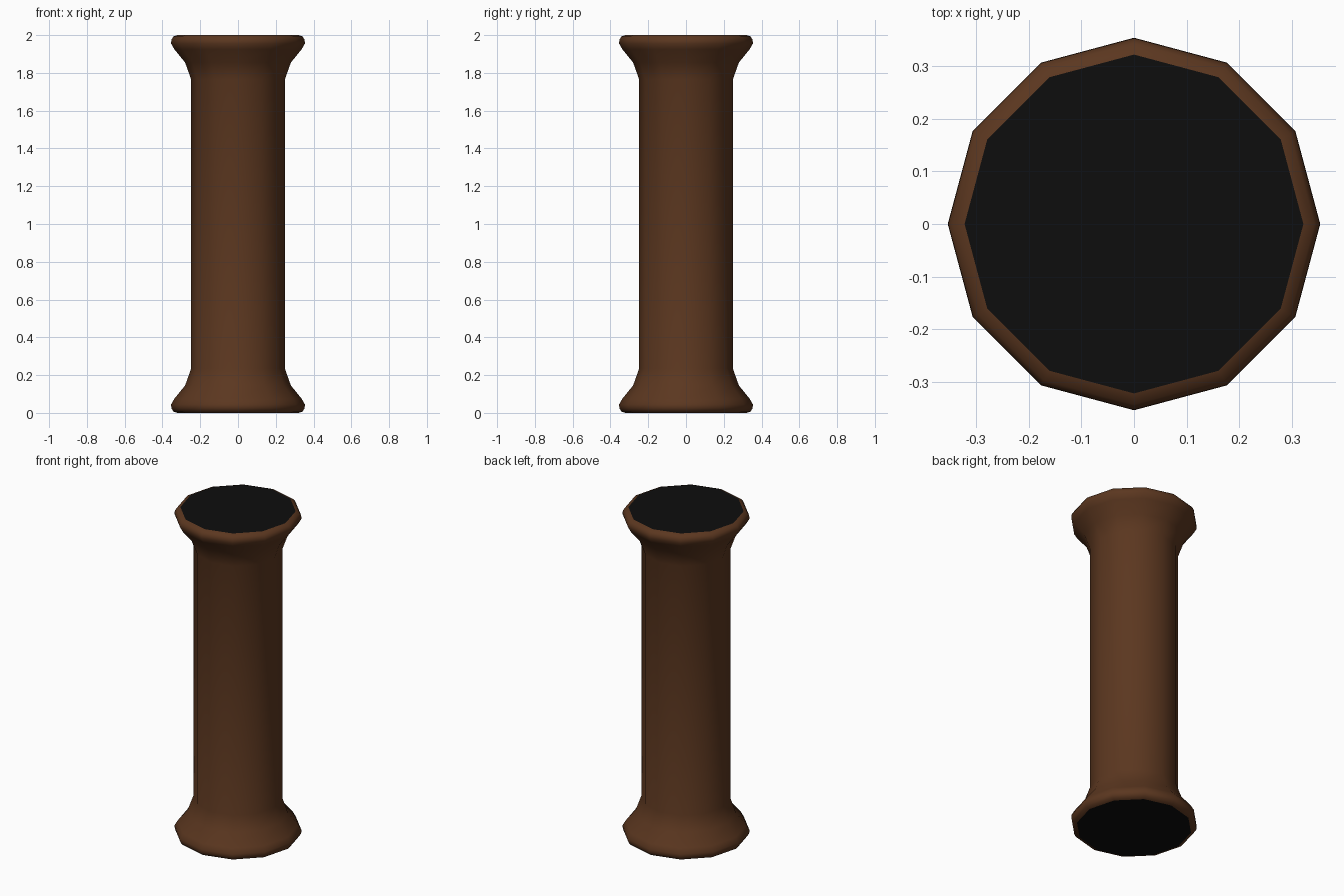
import bpy, bmesh, math

if "Cube" in bpy.data.objects:
    bpy.data.objects.remove(bpy.data.objects["Cube"])

SIDES = 12


def material(name, color):
    m = bpy.data.materials.new(name)
    m.diffuse_color = color
    m.use_nodes = True
    m.node_tree.nodes["Principled BSDF"].inputs["Base Color"].default_value = m.diffuse_color
    return m


def add_object(name, bm, mat):
    bmesh.ops.recalc_face_normals(bm, faces=bm.faces)
    mesh = bpy.data.meshes.new(name)
    bm.to_mesh(mesh)
    bm.free()
    mesh.materials.append(mat)
    obj = bpy.data.objects.new(name, mesh)
    bpy.context.collection.objects.link(obj)
    return obj


def ring(bm, r, z):
    return [bm.verts.new((r * math.cos(math.tau * i / SIDES),
                          r * math.sin(math.tau * i / SIDES), z))
            for i in range(SIDES)]


wood = material("wood", (0.105, 0.038, 0.014, 1))
black = material("black", (0.004, 0.004, 0.004, 1))

# Spool body: the lower flare profile (radius, height), mirrored for the top
lower = [(0.322, 0.0), (0.343, 0.008), (0.353, 0.025), (0.354, 0.045),
         (0.337, 0.075), (0.28, 0.145), (0.248, 0.235)]
profile = lower + [(r, 2 - z) for r, z in reversed(lower)]
bm = bmesh.new()
rings = [ring(bm, r, z) for r, z in profile]
for a, b in zip(rings, rings[1:]):
    for i in range(SIDES):
        j = (i + 1) % SIDES
        bm.faces.new((a[i], a[j], b[j], b[i]))
body = add_object("spool_body", bm, wood)
body.data.shade_smooth()

# Flat dark end caps
for name, z, flip in (("bottom_cap", 0, True), ("top_cap", 2, False)):
    bm = bmesh.new()
    verts = ring(bm, 0.322, z)
    face = bm.faces.new(verts[::-1] if flip else verts)
    mesh = bpy.data.meshes.new(name)
    bm.to_mesh(mesh)
    bm.free()
    mesh.materials.append(black)
    bpy.context.collection.objects.link(bpy.data.objects.new(name, mesh))
